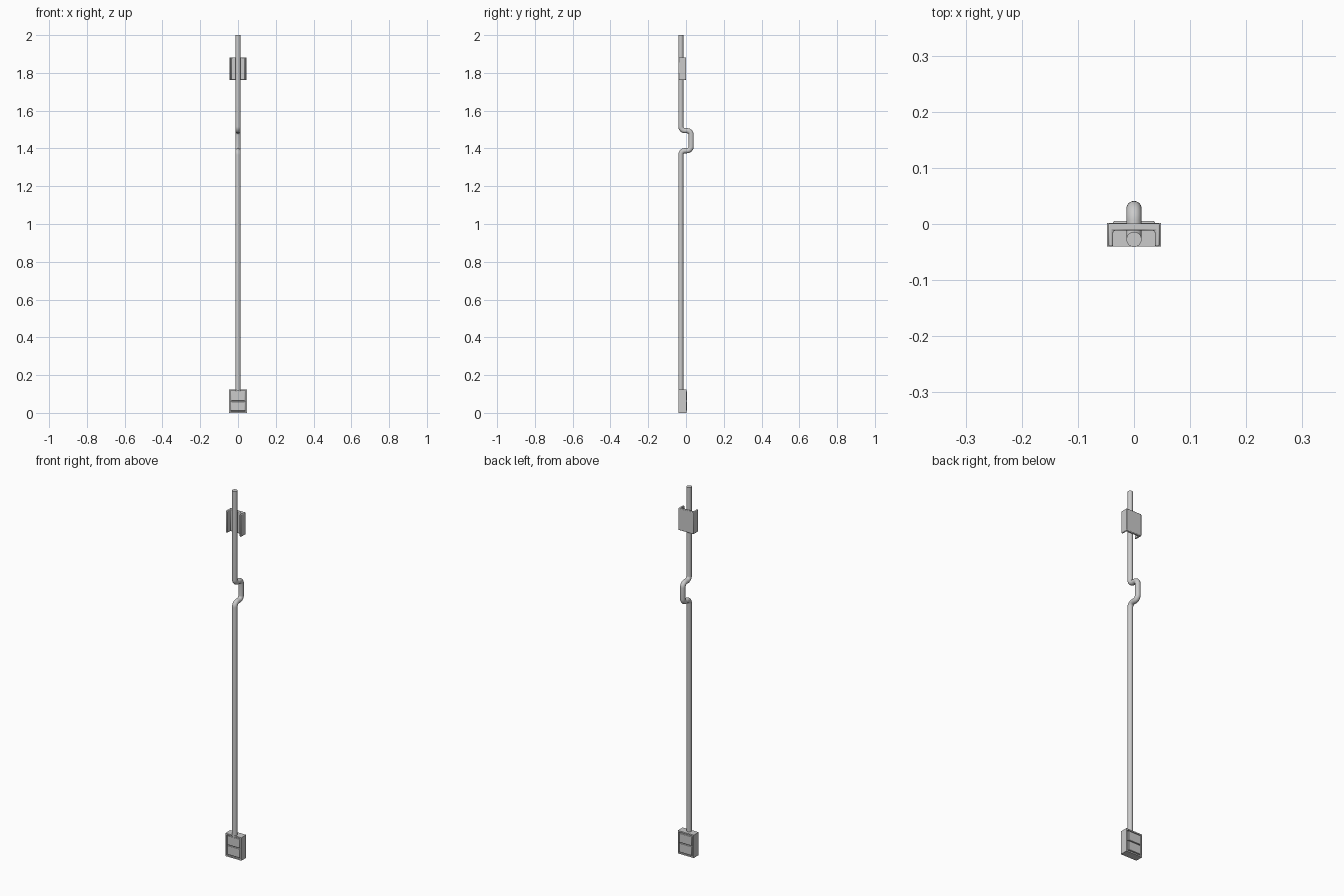
import bpy, bmesh, math
from mathutils import Vector

if "Cube" in bpy.data.objects:
    bpy.data.objects.remove(bpy.data.objects["Cube"])


def finish(name, bm, bevel=0.0, smooth=True):
    bmesh.ops.recalc_face_normals(bm, faces=bm.faces)
    me = bpy.data.meshes.new(name)
    bm.to_mesh(me)
    bm.free()
    ob = bpy.data.objects.new(name, me)
    bpy.context.collection.objects.link(ob)
    if bevel:
        m = ob.modifiers.new("bevel", 'BEVEL')
        m.width, m.segments = bevel, 2
    bpy.context.view_layer.objects.active = ob
    ob.select_set(True)
    if smooth:
        bpy.ops.object.shade_smooth_by_angle(angle=math.radians(35))
    ob.select_set(False)
    return ob


def box(name, x, y, z, bevel=0.0):
    bm = bmesh.new()
    bmesh.ops.create_cube(bm, size=1)
    for v in bm.verts:
        for i, (a, b) in enumerate((x, y, z)):
            v.co[i] = a if v.co[i] < 0 else b
    return finish(name, bm, bevel)


def extrude_z(name, pts, z0, z1, bevel=0.0):
    bm = bmesh.new()
    f = bm.faces.new([bm.verts.new((x, y, z0)) for x, y in pts])
    r = bmesh.ops.extrude_face_region(bm, geom=[f])
    bmesh.ops.translate(bm, vec=(0, 0, z1 - z0),
                        verts=[v for v in r['geom'] if isinstance(v, bmesh.types.BMVert)])
    return finish(name, bm, bevel)


# Bent rod: rounded corners along a path in the YZ plane, swept circle
R, SIDES, BEND = 0.0135, 24, 0.022
Y0, Y1 = -0.0275, 0.0275
corners = [(Y0, 0.115), (Y0, 1.388), (Y1, 1.388), (Y1, 1.494), (Y0, 1.494), (Y0, 2.0)]
path = [Vector((0, *corners[0]))]
for a, b, c in zip(corners, corners[1:], corners[2:]):
    a, b, c = (Vector((0, *p)) for p in (a, b, c))
    u, w = (a - b).normalized() * BEND, (c - b).normalized() * BEND
    for k in range(9):
        t = math.radians(90 * k / 8)
        path.append(b + u * (1 - math.sin(t)) + w * (1 - math.cos(t)))
path.append(Vector((0, *corners[-1])))
bm = bmesh.new()
rings = []
for i, p in enumerate(path):
    d = (path[min(i + 1, len(path) - 1)] - path[max(i - 1, 0)]).normalized()
    side = Vector((1, 0, 0))
    up = d.cross(side)
    rings.append([bm.verts.new(p + R * (math.cos(a) * side + math.sin(a) * up))
                  for a in (2 * math.pi * k / SIDES for k in range(SIDES))])
for r, s in zip(rings, rings[1:]):
    for k in range(SIDES):
        n = (k + 1) % SIDES
        bm.faces.new((r[k], r[n], s[n], s[k]))
bm.faces.new(rings[0])
bm.faces.new(rings[-1])
finish("bent_rod", bm)

# Upper guide: channel open at the front, around the rod
W, F, B = 0.046, -0.04, 0.001
half = [(W, B), (W, F), (0.037, F), (0.037, -0.012), (0.017, -0.012)]
profile = half + [(-x, y) for x, y in reversed(half)]
extrude_z("upper_guide", profile, 1.762, 1.882, 0.003)

# Lower block: frame around a core, with two panels on each face
for s in (-1, 1):
    box("lower_side_wall", tuple(sorted((s * 0.041, s * 0.048))), (-0.04, 0.002), (0.0, 0.125))
for z in (0.0, 0.118):
    box("lower_end_wall", (-0.041, 0.041), (-0.04, 0.002), (z, z + 0.007))
box("lower_core", (-0.042, 0.042), (-0.032, -0.006), (0.005, 0.12))
for z0, z1 in ((0.011, 0.060), (0.064, 0.114)):
    box("lower_back_panel", (-0.037, 0.037), (-0.008, 0.005), (z0, z1), 0.002)
    box("lower_front_panel", (-0.037, 0.037), (-0.039, -0.030), (z0, z1), 0.002)
